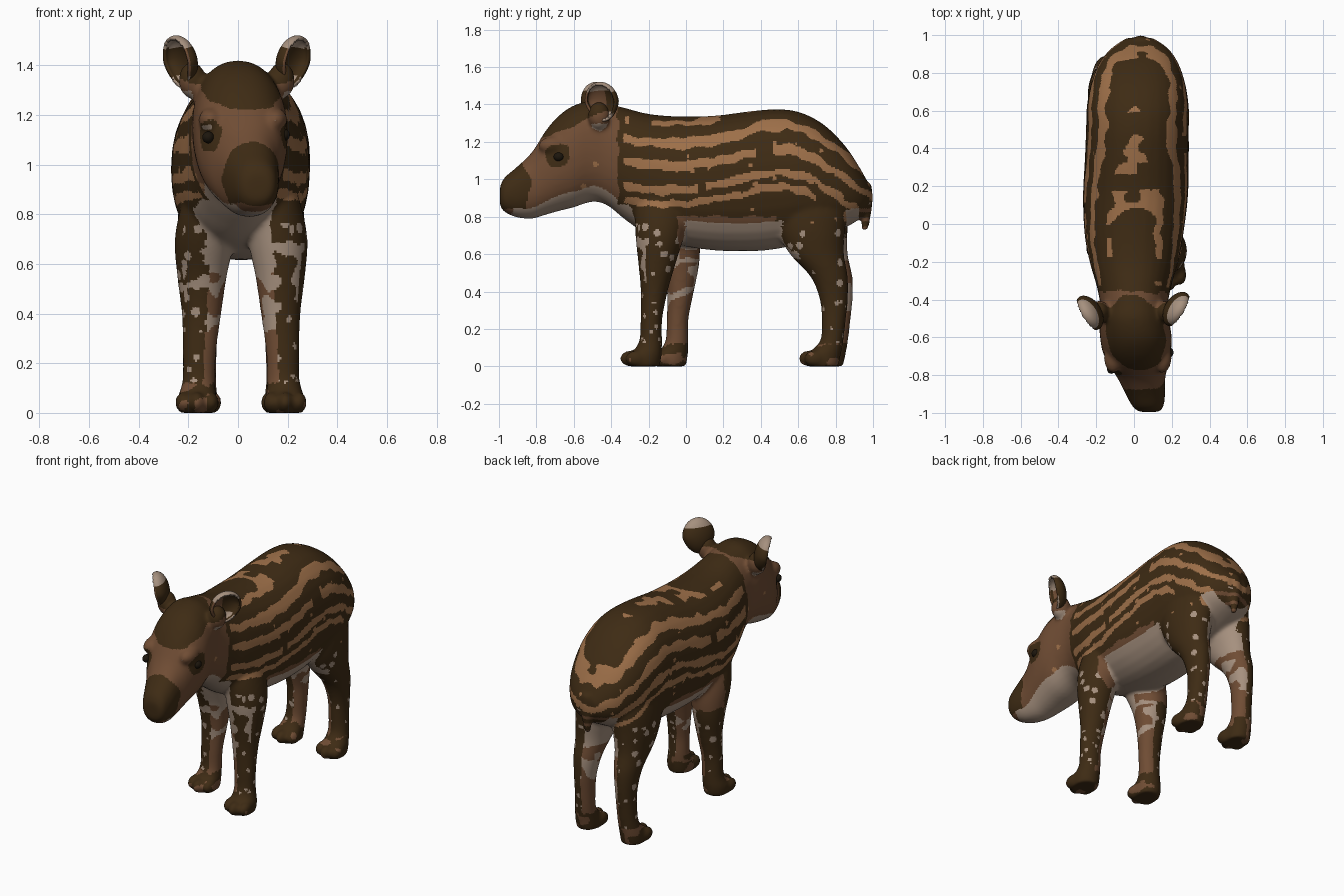
import bpy, bmesh, math
from mathutils import Vector, Matrix, noise

cube = bpy.data.objects.get("Cube")
if cube:
    bpy.data.objects.remove(cube, do_unlink=True)


def material(name, rgb):
    m = bpy.data.materials.new(name)
    m.use_nodes = True
    m.diffuse_color = (*rgb, 1)
    bsdf = m.node_tree.nodes["Principled BSDF"]
    bsdf.inputs["Base Color"].default_value = (*rgb, 1)
    bsdf.inputs["Roughness"].default_value = 0.8
    return m


DARK, BROWN, TAN, BEIGE, BLACK = range(5)
PALETTE = [material("dark brown coat", (0.048, 0.024, 0.007)),
           material("mid brown coat", (0.16, 0.073, 0.034)),
           material("tan stripe", (0.34, 0.16, 0.066)),
           material("pale beige", (0.38, 0.28, 0.21)),
           material("eye black", (0.012, 0.008, 0.004))]


def make_object(name, bm):
    bmesh.ops.recalc_face_normals(bm, faces=bm.faces)
    me = bpy.data.meshes.new(name)
    bm.to_mesh(me)
    bm.free()
    ob = bpy.data.objects.new(name, me)
    bpy.context.collection.objects.link(ob)
    for m in PALETTE:
        me.materials.append(m)
    return ob


def apply_modifiers(ob):
    bpy.ops.object.select_all(action='DESELECT')
    ob.select_set(True)
    bpy.context.view_layer.objects.active = ob
    for mod in list(ob.modifiers):
        bpy.ops.object.modifier_apply(modifier=mod.name)
    bpy.ops.object.shade_smooth()


def spline(rows, steps=5):
    """Smooth a short table of sections with a Catmull-Rom curve."""
    out = []
    for i in range(len(rows) - 1):
        quad = [rows[max(i - 1, 0)], rows[i], rows[i + 1], rows[min(i + 2, len(rows) - 1)]]
        for k in range(steps):
            t = k / steps
            out.append([0.5 * (2 * b + (c - a) * t + (2 * a - 5 * b + 4 * c - d) * t * t
                               + (3 * b - a - 3 * c + d) * t ** 3) for a, b, c, d in zip(*quad)])
    return out + [list(rows[-1])]


def loft(bm, rows, point, n=32):
    rings = []
    for row in spline(rows):
        ring = []
        for k in range(n):
            a = 2 * math.pi * k / n
            ring.append(bm.verts.new(point(row, math.cos(a), math.sin(a))))
        rings.append(ring)
    for r0, r1 in zip(rings, rings[1:]):
        for k in range(n):
            j = (k + 1) % n
            bm.faces.new((r0[k], r0[j], r1[j], r1[k]))
    bm.faces.new(rings[0])
    bm.faces.new(rings[-1])


def trunk_point(row, c, s):
    y, x, w, top, bottom = row
    soft = lambda v: math.copysign(abs(v) ** 0.9, v)
    return (x + w * soft(c), y, (top + bottom) / 2 + (top - bottom) / 2 * soft(s))


def limb_point(row, c, s):
    z, x, y, rx, ry = row
    return (x + rx * c, y + ry * s, z)


def ball(bm, centre, size):
    bmesh.ops.create_uvsphere(bm, u_segments=20, v_segments=12, radius=1,
                              matrix=Matrix.LocRotScale(Vector(centre), None, Vector(size)))


# Trunk, neck and head: y, centre x, half width, top, bottom
TRUNK = [(-0.995, .08, .05, .96, .86), (-.97, .075, .08, 1.01, .825), (-.9, .06, .105, 1.07, .795),
         (-.82, .04, .125, 1.15, .79), (-.75, .025, .155, 1.26, .81), (-.68, .015, .18, 1.34, .83),
         (-.6, .01, .19, 1.395, .85), (-.5, 0, .185, 1.42, .88), (-.42, 0, .18, 1.405, .86),
         (-.32, 0, .2, 1.38, .78), (-.2, 0, .235, 1.35, .7), (-.05, 0, .262, 1.337, .65),
         (.15, .008, .278, 1.34, .62), (.35, .015, .275, 1.365, .615), (.5, .018, .272, 1.375, .63),
         (.62, .02, .27, 1.355, .66), (.74, .022, .25, 1.29, .69), (.85, .025, .21, 1.18, .74),
         (.93, .03, .15, 1.06, .79), (.985, .03, .07, .96, .85)]
# Limbs: z, centre x, centre y, half width, half length
FRONT_LEG = [(0, .19, -.225, .075, .085), (.06, .19, -.215, .078, .085), (.13, .183, -.19, .066, .062),
             (.25, .18, -.185, .068, .058), (.4, .172, -.17, .08, .072), (.55, .17, -.155, .1, .1),
             (.7, .16, -.14, .12, .13), (.85, .14, -.13, .11, .14), (1, .11, -.12, .09, .1)]
HIND_LEG = [(0, .18, .73, .072, .085), (.07, .18, .745, .072, .085), (.14, .175, .78, .062, .062),
            (.25, .17, .79, .06, .065), (.36, .168, .79, .064, .076), (.48, .165, .765, .08, .1),
            (.6, .16, .7, .1, .145), (.72, .15, .67, .12, .18), (.85, .14, .66, .12, .2),
            (1, .12, .66, .1, .17)]
TAIL = [(.98, .035, .95, .05, .04), (.9, .035, .965, .04, .035), (.8, .035, .962, .03, .026),
        (.73, .035, .957, .018, .018)]

bm = bmesh.new()
loft(bm, TRUNK, trunk_point)
loft(bm, TAIL, limb_point)
for side in (1, -1):
    for table, lag in ((FRONT_LEG, .14), (HIND_LEG, .025)):
        rows = []
        for z, x, y, rx, ry in table:
            if side < 0:
                x, y = .025 - x, y + min(lag, 2 * lag * (1 - z))
            rows.append((z, x, y, rx, ry))
        loft(bm, rows, limb_point)
        # Toes fan around the front of each foot
        fx, fy = rows[0][1], rows[0][2]
        for k in (-1, 0, 1):
            ball(bm, (fx + k * .055, fy - .075 + abs(k) * .03, .042), (.034, .055, .043))
    # Ear roots and brow ridges
    ball(bm, (side * .18 - .005, -.465, 1.34), (.055, .06, .075))
    ball(bm, (.02 + side * .13, -.71, 1.18), (.05, .08, .05))

body = make_object("body", bm)
remesh = body.modifiers.new("merge", 'REMESH')
remesh.mode = 'VOXEL'
remesh.voxel_size = .01
smooth = body.modifiers.new("soften", 'SMOOTH')
smooth.factor, smooth.iterations = .5, 16
apply_modifiers(body)

# Coat pattern
EYES = [Vector((.185, -.68, 1.12)), Vector((-.12, -.765, 1.11))]
STRIPES = [(1.3, .013), (1.195, .026), (1.07, .026), (.945, .023), (.865, .018)]
ARCH = [(-.4, .03), (-.2, .005), (0, 0), (.2, .03), (.4, .085), (.55, .095), (.7, .04),
        (.85, -.07), (1.05, -.22)]


def arch(y):
    for (y0, h0), (y1, h1) in zip(ARCH, ARCH[1:]):
        if y <= y1:
            return h0 + (h1 - h0) * (y - y0) / (y1 - y0)
    return ARCH[-1][1]


def spot(p, scale, radius):
    return noise.voronoi(p * scale)[0][0] < radius


def coat(p, n):
    rough = noise.noise(p * 14)
    q = p + noise.noise_vector(p * 12) * .02
    x, y, z = q
    side = 1 if p.x > .015 else -1
    outward = n.x * side
    # Head
    if y < -.36 and z > .78:
        if n.z < -.5 and y > -.93:
            return BEIGE
        if (q - Vector((.07, -.97, .95))).length < .17 and z > .84:
            return DARK
        if any((q - e).length < .065 for e in EYES):
            return DARK
        if z > 1.22 + (y + .78) * .42:
            return DARK
        if y > -.57 and z < 1.12 and spot(p, 15, .24):
            return TAN
        return BROWN
    # Tail
    if p.y > .925 and p.z < .87:
        return BROWN if math.sin(p.z * 130) > .35 else DARK
    # Feet
    if p.z < .12:
        return BROWN if rough > .25 else DARK
    # Chest, belly and rump underside
    if y < -.15 and .58 < z < .87 and n.y < -.3 and abs(x - .01) < .13:
        return BEIGE
    if z > .58 and z < .86:
        if n.z < -.45 or (p.y > .72 and abs(x - .02) < .1):
            return BEIGE
        if -.04 < y < .48 and z < .8:
            return BROWN
    # Inner and outer legs
    if z < .68 and outward < -.25:
        return BEIGE if z > .3 and (rough > .1 or z > .56) else BROWN
    if z < .76:
        if z > .45 and y < 0 and n.y < -.6 and rough > .15:
            return BEIGE
        return BEIGE if spot(p, 13 + 8 * (z < .35), .27) else DARK
    # Flank stripes
    if y > -.33:
        h = z - arch(y)
        for base, half in STRIPES:
            gap = noise.noise(Vector((p.y * 6, base * 40, side * 9)))
            broken = gap < (-.05 if base > 1.25 else -.42)
            if abs(h - base) < half * (1 + .5 * rough) and not broken:
                return TAN
        if h < 1.15 and spot(p, 12, .17):
            return TAN
    return DARK


for f in body.data.polygons:
    f.material_index = coat(f.center, f.normal)

# Eyes
for name, e in zip(("left_eye", "right_eye"), EYES):
    bm = bmesh.new()
    ball(bm, e, (.024, .028, .024))
    eye = make_object(name, bm)
    for f in eye.data.polygons:
        f.material_index = BLACK
        f.use_smooth = True

# Cupped ears with pale tips
for name, side, centre in (("left_ear", 1, (.225, -.45, 1.415)), ("right_ear", -1, (-.235, -.47, 1.415))):
    bm = bmesh.new()
    bmesh.ops.create_uvsphere(bm, u_segments=40, v_segments=28, radius=1)
    bmesh.ops.delete(bm, geom=[v for v in bm.verts if v.co.x > .35], context='VERTS')
    for v in bm.verts:
        narrow = 1 - .2 * max(0, -v.co.z)
        v.co = Vector((v.co.x * .06, v.co.y * .1 * narrow, v.co.z * .108))
    ear = make_object(name, bm)
    shell = ear.modifiers.new("shell", 'SOLIDIFY')
    shell.thickness = .014
    apply_modifiers(ear)
    for f in ear.data.polygons:
        inside = f.normal.x > .2
        if f.center.z > .055 or (inside and f.center.z < -.06):
            f.material_index = BEIGE
        else:
            f.material_index = BROWN if inside and f.center.y * side < 0 else DARK
    w = Vector((side * .82, -.5, -.22)).normalized()
    v = (Vector((0, 0, 1)) - w * w.z).normalized()
    u = v.cross(w)
    ear.matrix_world = Matrix.Translation(centre) @ Matrix((w, u, v)).transposed().to_4x4()
